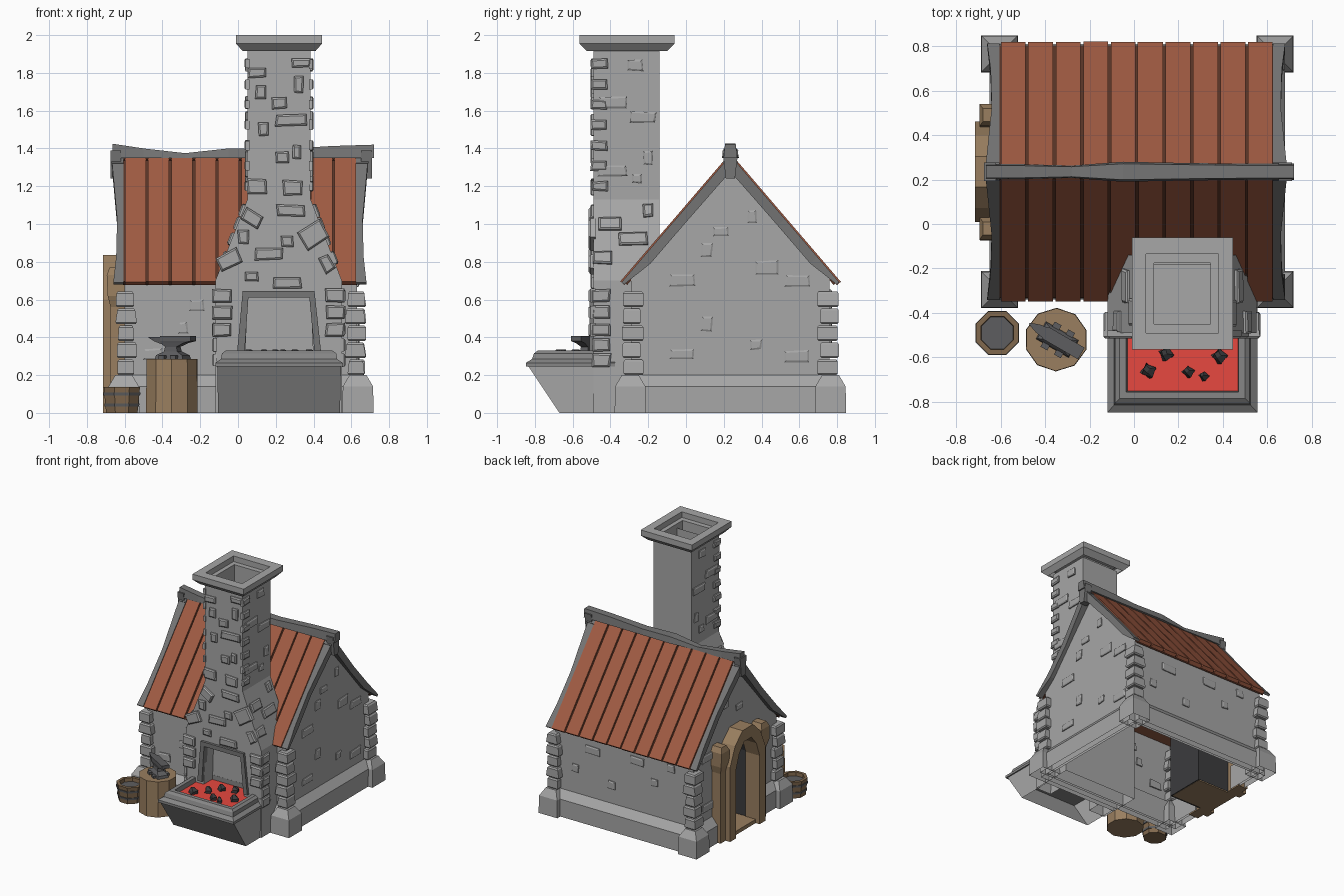
import bpy, bmesh, random
from math import sin, cos, pi, radians
from mathutils import Vector, Matrix

random.seed(4)
if "Cube" in bpy.data.objects:
    bpy.data.objects.remove(bpy.data.objects["Cube"])


def material(name, *rgb):
    m = bpy.data.materials.new(name)
    m.use_nodes = True
    m.diffuse_color = (*rgb, 1)
    m.node_tree.nodes["Principled BSDF"].inputs["Base Color"].default_value = (*rgb, 1)
    return m


STONE = material("light_stone", .385, .385, .385)
HEARTH = material("hearth_stone", .24, .24, .24)
TRIM = material("dark_stone", .18, .18, .18)
ROOF = material("roof_red", .35, .105, .055)
GAP = material("roof_gap_brown", .1, .035, .02)
WOOD = material("tan_wood", .32, .21, .115)
BROWN = material("brown_wood", .22, .14, .075)
COAL = material("coal_black", .045, .045, .048)
IRON = material("iron_grey", .11, .11, .115)
EMBER = material("ember_red", .8, .065, .05)


def loft(bm, rings):
    """Skin a list of equal-length point rings and cap both ends."""
    vs = [[bm.verts.new(p) for p in r] for r in rings]
    n = len(vs[0])
    for a, b in zip(vs, vs[1:]):
        for i in range(n):
            bm.faces.new((a[i], a[(i + 1) % n], b[(i + 1) % n], b[i]))
    bm.faces.new(vs[0][::-1])
    bm.faces.new(vs[-1])


def finish(name, bm, *mats, drop=()):
    """Store the mesh, leaving open any face lying in a dropped (axis, value) plane."""
    bmesh.ops.recalc_face_normals(bm, faces=bm.faces)
    gone = [f for f in bm.faces
            if any(all(abs(v.co[ax] - val) < .001 for v in f.verts) for ax, val in drop)]
    bmesh.ops.delete(bm, geom=gone, context='FACES')
    me = bpy.data.meshes.new(name)
    bm.to_mesh(me)
    bm.free()
    for m in mats:
        me.materials.append(m)
    ob = bpy.data.objects.new(name, me)
    bpy.context.collection.objects.link(ob)
    return ob


def part(name, mat, *solids, drop=()):
    bm = bmesh.new()
    for rings in solids:
        loft(bm, rings)
    return finish(name, bm, mat, drop=drop)


def rect(x0, x1, y0, y1, z):
    return [(x0, y0, z), (x1, y0, z), (x1, y1, z), (x0, y1, z)]


def box(x0, x1, y0, y1, z0, z1):
    return [rect(x0, x1, y0, y1, z0), rect(x0, x1, y0, y1, z1)]


def along_x(pts, a, b):
    return [[(x, y, z) for y, z in pts] for x in (a, b)]


def along_y(pts, a, b):
    return [[(x, y, z) for x, z in pts] for y in (a, b)]


def disc(x, y, r, z, n, phase=0):
    return [(x + r * cos(phase + 2 * pi * i / n), y + r * sin(phase + 2 * pi * i / n), z)
            for i in range(n)]


def stone(bm, c, n, w, h, d=.016, a=0):
    """Roughly cut block with a tapered face, standing out along n."""
    c, n = Vector(c), Vector(n).normalized()
    u = Vector((0, 0, 1)).cross(n).normalized()
    v = n.cross(u)
    turn = Matrix.Rotation(radians(a), 3, n)
    jit = [(random.uniform(-.005, .005), random.uniform(-.004, .004)) for _ in range(4)]
    corners = list(zip(((-1, -1), (1, -1), (1, 1), (-1, 1)), jit))

    def ring(depth, inset):
        return [c + n * depth + turn @ (u * (sx * (w / 2 - inset) + jx) + v * (sz * (h / 2 - inset) + jz))
                for (sx, sz), (jx, jz) in corners]
    loft(bm, [ring(-.01, 0), ring(d * .6, 0), ring(d, .009)])


# Walls: hollow body plus a left slice with an arched doorway notch
MID, X0, X1, Y0, Y1 = .235, -.6, .63, -.29, .76
FLOOR = (2, 0)


def arch(w, spring, top):
    half = [(w, 0), (w, spring), (w * .72, spring + (top - spring) * .62), (w * .3, top)]
    return [(MID - y, z) for y, z in half] + [(MID + y, z) for y, z in half[::-1]]


gable = [(Y1, 0), (Y1, .71), (MID, 1.33), (Y0, .71), (Y0, 0)]
part("house_body", STONE, along_x(gable, -.3, X1), drop=(FLOOR, (0, -.3)))
bm = bmesh.new()
loft(bm, along_x(gable + arch(.165, .55, .75), X0, -.3))
door_wall = finish("door_wall", bm, STONE, COAL, drop=(FLOOR, (0, -.3)))
for f in door_wall.data.polygons:
    if abs(f.normal.x) < .5 and abs(f.center.y - MID) < .2 and 0 < f.center.z < .77:
        f.material_index = 1
part("doorway_back", COAL, along_x(arch(.165, .55, .75), -.308, -.3))
part("door_sill", WOOD, box(-.68, -.31, .08, .39, 0, .03))

# Plinth strips with sloped tops and chunky corner feet


def skirt(edge, s):
    return [(edge - s * .02, 0), (edge + s * .05, 0), (edge + s * .05, .14), (edge, .2), (edge - s * .02, .2)]


part("plinth", STONE,
     along_y(skirt(X1, 1), Y0, Y1), along_y(skirt(X0, -1), Y0, .03), along_y(skirt(X0, -1), .44, Y1),
     along_x(skirt(Y1, 1), X0, X1), along_x(skirt(Y0, -1), X0, X1), drop=(FLOOR,))
feet, quoins = [], bmesh.new()
for cx, sx in ((X0, -1), (X1, 1)):
    for cy, sy in ((Y0, -1), (Y1, 1)):
        def foot(o, z):
            a, b = sorted((cx + sx * o, cx - sx * (o - .01)))
            c, d = sorted((cy + sy * o, cy - sy * (o - .01)))
            return rect(a, b, c, d, z)
        feet.append([foot(.088, 0), foot(.085, .14), foot(.05, .2)])
        for i in range(5):
            z, k = .242 + i * .09, .065 if i % 2 else .05
            e = random.uniform(.035, .05)
            a, b = sorted((cx + sx * e, cx - sx * k))
            c, d = sorted((cy + sy * e, cy - sy * (.115 - k)))
            j = random.uniform(0, .012)
            g = .008
            loft(quoins, [rect(a + g, b - g, c + g, d - g, z - .042), rect(a, b, c, d, z - .033),
                          rect(a + j, b - j, c, d, z + .031), rect(a + j + g, b - j - g, c + g, d - g, z + .041)])
part("corner_feet", STONE, *feet, drop=(FLOOR,))
finish("corner_stones", quoins, STONE)

# Scattered wall stones
bm = bmesh.new()
side = [(.35, 1.04, .05, .07), (.185, .96, .08, .045), (.11, .86, .06, .07), (-.02, .7, .13, .06),
        (.43, .77, .12, .07), (.59, .7, .13, .06), (.11, .47, .06, .08), (-.02, .31, .13, .05),
        (.59, .3, .13, .06), (.37, .36, .06, .05)]
for y, z, w, h in side:
    stone(bm, (X1, y, z), (1, 0, 0), w, h, .012)
    if z > .9 or abs(y - MID) > .33:
        stone(bm, (X0, y, z), (-1, 0, 0), w, h, .012)
for x, z, w in ((-.4, .62, .06), (-.25, .47, .06), (-.1, .6, .12), (.13, .35, .06), (.3, .58, .13), (.45, .4, .06)):
    stone(bm, (x, Y1, z), (0, 1, 0), w, .06, .012)
for x, z, w in ((-.29, .45, .05), (-.22, .57, .08), (-.45, .31, .1)):
    stone(bm, (x, Y0, z), (0, -1, 0), w, .06, .012)
finish("wall_stones", bm, STONE)

# Roof: dark sheathing, raised planks, wavy rake boards and ridge


def on_slope(s, x, t, n):
    return (x, MID + s * (.575 * t + .759 * n), 1.36 - .67 * t + .651 * n)


def slope_ring(s, x0, x1, t, n0, n1):
    return [on_slope(s, *p) for p in ((x0, t, n0), (x1, t, n0), (x1, t, n1), (x0, t, n1))]


sheath, planks, rakes = [], [], []
pitch = 1.235 / 10
for s in (-1, 1):
    sheath.append([slope_ring(s, -.61, .63, t, -.03, -.002) for t in (0, .99)])
    for i in range(10):
        x, j = -.605 + i * pitch, random.uniform(0, .004)
        planks.append([slope_ring(s, x + .004 + j, x + pitch - .006, t, -.018, .01) for t in (-.01, 1 + j)])
    for edge, d in ((.625, 1), (-.605, -1)):
        rakes.append([slope_ring(s, edge, edge + d * w, t, -low, .002) for t, w, low in
                      ((0, .065, .055), (.25, .05, .052), (.5, .035, .05), (.8, .04, .05), (1, .055, .016))])
part("roof_sheathing", GAP, *sheath)
part("roof_planks", ROOF, *planks)
part("rake_boards", TRIM, *rakes)
part("ridge_beam", TRIM, [
    [(x, MID - w, 1.35), (x, MID + w, 1.35), (x, MID + w * .8, top), (x, MID - w * .8, top)]
    for x, w, top in ((-.665, .035, 1.425), (-.5, .034, 1.4), (-.28, .028, 1.375), (-.05, .045, 1.4),
                      (.2, .04, 1.395), (.5, .036, 1.413), (.72, .036, 1.42))])
part("ridge_ends", TRIM, *[along_x([(MID - .024, 1.24), (MID + .024, 1.24), (MID + .042, 1.39), (MID - .042, 1.39)], a, b)
                           for a, b in ((-.675, -.62), (.65, .71))])

# Chimney: shouldered stack with a hearth notch in its front slice and an open flue
stack = [(.55, 0), (.55, .7), (.385, 1.13), (.385, 1.92), (.05, 1.92), (.05, 1.13), (-.12, .7), (-.12, 0)]
part("chimney_stack", STONE, along_y(stack, -.38, -.14),
     along_y(stack + [(.03, 0), (.05, .62), (.385, .62), (.41, 0)], -.49, -.38), drop=(FLOOR, (2, 1.92)))
part("flue_core", STONE, box(.09, .345, -.45, -.18, 1.6, 1.72))


def cap(o, z):
    return rect(.05 - o, .385 + o, -.495 - o * 1.15, -.13 + o * 1.15, z)


part("chimney_cap", STONE, [cap(.025, 1.915), cap(.06, 1.955), cap(.06, 2), cap(-.005, 2),
                            cap(-.005, 1.955), cap(-.04, 1.955), cap(-.04, 1.7)], drop=((2, 1.915),))
bm = bmesh.new()
front = [(.1, 1.8, .1, .05), (.335, 1.85, .1, .045), (.32, 1.74, .05, .09), (.12, 1.7, .05, .07), (.22, 1.64, .08, .06),
         (.28, 1.55, .16, .06), (.135, 1.5, .05, .07), (.235, 1.35, .07, .06), (.31, 1.38, .05, .07), (.1, 1.2, .1, .08),
         (.29, 1.19, .1, .08), (.28, 1.07, .15, .06), (.03, .93, .06, .07), (.26, .91, .06, .06), (.165, .84, .15, .06),
         (.07, .72, .07, .05), (.26, .69, .15, .06)]
for x, z, w, h in front:
    stone(bm, (x, -.49, z), (0, -1, 0), w, h)
for x, z, w, h, a in ((.075, 1.03, .1, .07, -30), (-.045, .81, .12, .08, 28), (.4, .94, .14, .11, 33), (.47, .79, .09, .06, -62)):
    stone(bm, (x, -.49, z), (0, -1, 0), w, h, .025, a)
flank = [(-.27, 1.84, .08, .06), (-.39, 1.645, .15, .06), (-.23, 1.565, .14, .06), (-.2, 1.35, .05, .07),
         (-.39, 1.28, .15, .06), (-.26, 1.24, .06, .05)]
for s, edge, low in ((-1, .05, -.12), (1, .385, .55)):
    for y, z, w, h in flank:
        stone(bm, (edge, y, z), (s, 0, 0), w, h, .014)
    for i in range(7):
        stone(bm, (edge, -.46, 1.2 + i * .108), (s, 0, 0), .085, .05, .016)
    for y, z, w in ((-.4, 1.0, .12), (-.28, .92, .15), (-.2, 1.07, .06), (-.44, .82, .1)):
        stone(bm, (edge + s * (1.13 - z) * .384, y, z), (s * .43, 0, .165), w, .07, .018)
    for z in (.28, .36, .44, .53, .62):
        stone(bm, (low, -.45, z), (s, 0, 0), .1, .068, .018)
        if z > .4:
            stone(bm, (low - s * .035, -.49, z), (0, -1, 0), .1, .07, .025)
finish("chimney_stones", bm, STONE)

# Forge hearth: frame, flared trough with moulded rim, embers and coals
part("hearth_frame", TRIM, along_y([(-.005, .32), (.025, .645), (.405, .645), (.44, .32),
                                    (.405, .32), (.378, .61), (.055, .61), (.035, .32)], -.51, -.46))


def tray(i, y, z, b=0):
    return rect(-.11 + i, .545 - i, y, -.375 - b, z)


part("hearth_trough", STONE, [tray(.005, -.67, 0), tray(0, -.835, .247)], drop=(FLOOR,))
part("hearth_rim", HEARTH, [tray(*p) for p in (
    (-.01, -.848, .245), (-.01, -.848, .265), (.02, -.815, .285), (.025, -.805, .315),
    (.045, -.785, .33), (.075, -.755, .33, .006), (.08, -.75, .26, .006))])
part("ember_bed", EMBER, box(-.03, .47, -.752, -.385, .25, .295))
coals = bmesh.new()
for x, y, r in ((.06, -.66, .038), (.14, -.585, .036), (.24, -.665, .03), (.31, -.685, .024), (.38, -.595, .038),
                (.2, -.5, .032), (.3, -.47, .034)):
    p = random.random() * 6
    loft(coals, [disc(x, y, r, .285, 4, p), disc(x + .008, y, r * .9, .318, 4, p + .4),
                 disc(x - .004, y + .008, r * .4, .335, 4, p)])
finish("coals", coals, COAL)

# Door frame: arched surround with lower side posts and chunky shoulder blocks
part("door_arch", WOOD, along_x(arch(.225, .6, .835) + arch(.15, .55, .74)[::-1], -.715, -.59))
posts, knobs = [], []
for s in (-1, 1):
    k = MID + s * .255
    posts.append(box(-.675, -.59, k - .035, k + .035, 0, .6))
    knobs.append([rect(-.675, -.59, k - .035, k + .035, .56), rect(-.69, -.59, k - .055, k + .05, .62),
                  rect(-.695, -.59, k - .05, k + .05, .73), rect(-.68, -.59, k - .03, k + .03, .77)])
part("door_posts", WOOD, *posts)
part("door_shoulders", WOOD, *knobs)

# Stump and anvil
part("stump", WOOD, [disc(-.35, -.52, r, z, 10, .3) for r, z in ((.143, 0), (.141, .285))])


def slab(l0, l1, w, z):
    return rect(l0, l1, -w, w, z)


anvil = part("anvil", IRON,
             [slab(-.085, .085, .045, 0), slab(-.08, .08, .04, .02), slab(-.04, .04, .025, .04), slab(-.035, .035, .022, .065),
              slab(-.06, .08, .027, .085), slab(-.06, .125, .03, .095), slab(-.06, .125, .03, .122)],
             [[(x, -w, top - h), (x, w, top - h), (x, w, top), (x, -w, top)] for x, w, h, top in
              ((-.05, .028, .04, .118), (-.1, .02, .025, .118), (-.145, .004, .006, .118))],
             box(-.05, -.015, -.065, .065, 0, .018), box(.02, .055, -.065, .065, 0, .018))
anvil.location = (-.345, -.52, .285)
anvil.rotation_euler.z = radians(-30)

# Bucket with hoops
BX, BY = -.615, -.49
part("bucket", BROWN, [disc(BX, BY, r, z, 8, pi / 8) for r, z in ((.09, 0), (.104, .137), (.08, .137), (.07, .03))])
part("bucket_hoops", IRON, *[[disc(BX, BY, r, z, 8, pi / 8) for r, z in ((a - .004, h), (a + .005, h), (a + .007, h + .016), (a - .004, h + .016))]
                             for a, h in ((.094, .035), (.1, .092))])
